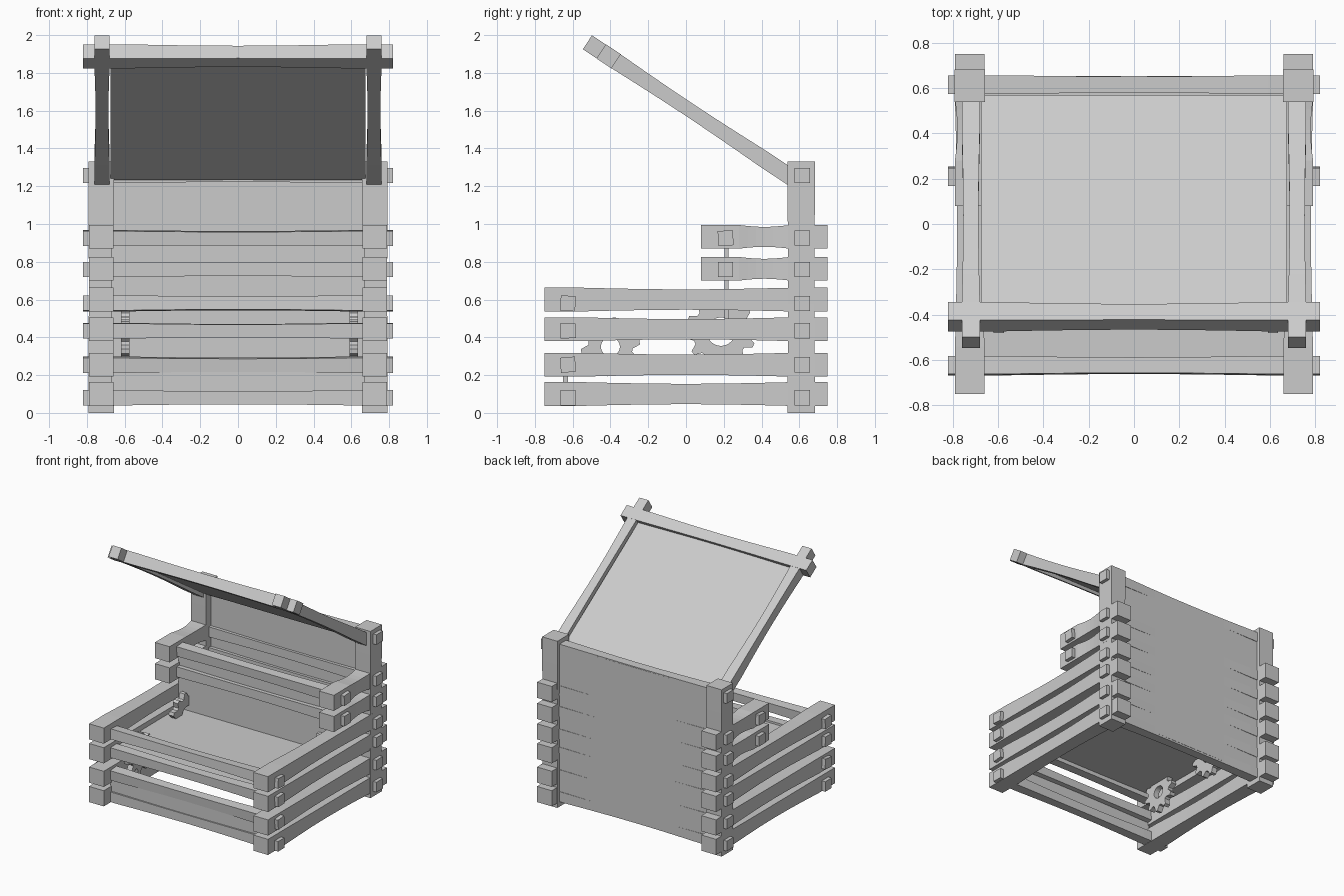
import bpy, bmesh
from math import sin, cos, pi, radians
from mathutils import Vector, Matrix

if "Cube" in bpy.data.objects:
    bpy.data.objects.remove(bpy.data.objects["Cube"])


def finish(name, bm):
    bmesh.ops.recalc_face_normals(bm, faces=bm.faces)
    me = bpy.data.meshes.new(name)
    bm.to_mesh(me)
    bm.free()
    ob = bpy.data.objects.new(name, me)
    bpy.context.collection.objects.link(ob)
    return ob


def beam(name, a, b, w, h, side, waist=0.12, roll=0.0, solid_end=0.14):
    """Square timber from a to b: w along 'side', h across it, thinner in the middle."""
    a, b, side = Vector(a), Vector(b), Vector(side)
    d = (b - a).normalized()
    rot = Matrix.Rotation(radians(roll), 3, d)
    u = rot @ side
    v = d.cross(u)
    bm = bmesh.new()
    rings = []
    n = 6
    ts = [0] + [solid_end + (1 - 2 * solid_end) * i / n for i in range(n + 1)] + [1]
    for i, t in enumerate(ts):
        k = 1.0
        if 0 < i < len(ts) - 1:
            k = 1 - waist * sin(pi * (i - 1) / n)
        c = a.lerp(b, t)
        rings.append([bm.verts.new(c + u * (sx * w * k / 2) + v * (sy * h * k / 2))
                      for sx, sy in ((-1, -1), (1, -1), (1, 1), (-1, 1))])
    for r, s in zip(rings, rings[1:]):
        for j in range(4):
            bm.faces.new((r[j], r[(j + 1) % 4], s[(j + 1) % 4], s[j]))
    bm.faces.new(rings[0])
    bm.faces.new(rings[-1])
    return finish(name, bm)


def panel(name, lo, hi):
    bm = bmesh.new()
    bmesh.ops.create_cube(bm, size=1)
    lo, hi = Vector(lo), Vector(hi)
    for vert in bm.verts:
        vert.co = (lo + hi) / 2 + Vector([c * s for c, s in zip(vert.co, hi - lo)])
    return finish(name, bm)


def gear(name, x, y, z, r_out, r_in, hole, teeth, thick=0.045):
    bm = bmesh.new()
    rings = []
    n = teeth * 4
    for sx in (-0.5, 0.5):
        outer, inner = [], []
        for i in range(n):
            ang = 2 * pi * (i + 0.5) / n
            r = r_out if i % 4 in (0, 1) else r_in
            for ring, rad in ((outer, r), (inner, hole)):
                ring.append(bm.verts.new((x + sx * thick, y + rad * cos(ang), z + rad * sin(ang))))
        rings.append((outer, inner))
    (o0, i0), (o1, i1) = rings
    for p, q in ((o0, i0), (o1, i1), (o0, o1), (i0, i1)):
        for j in range(n):
            k = (j + 1) % n
            bm.faces.new((p[j], p[k], q[k], q[j]))
    return finish(name, bm)


X, Y, Z = (1, 0, 0), (0, 1, 0), (0, 0, 1)
low = [0.08, 0.255, 0.435, 0.58]
high = [0.76, 0.925]
low_rail = [0.1, 0.255, 0.443, 0.6]
high_rail = [0.763, 0.932]

# Posts and side rails, both sides
for s, label in ((-1, "left"), (1, "right")):
    x = s * 0.725
    beam(f"{label}_back_post", (x, 0.61, 0), (x, 0.61, 1.33), 0.135, 0.145, X, 0.04)
    for i, z in enumerate(low_rail):
        beam(f"{label}_long_rail_{i}", (x, -0.75, z), (x, 0.75, z), 0.13, 0.125, X, 0.14)
    for i, z in enumerate(high_rail):
        beam(f"{label}_short_rail_{i}", (x, 0.08, z), (x, 0.75, z), 0.13, 0.125, X, 0.16, 0, 0.3)

# Cross beams: front, upper front and back
for i, (z, r) in enumerate(zip(low, (0, 5, 2, -4))):
    beam(f"front_beam_{i}", (-0.82, -0.625, z), (0.82, -0.625, z), 0.08, 0.08, Y, 0.14, r)
for i, (z, r) in enumerate(zip(high, (0, 4))):
    beam(f"upper_front_beam_{i}", (-0.82, 0.21, z), (0.82, 0.21, z), 0.08, 0.08, Y, 0.12, r)
for i, z in enumerate(low + high + [1.257]):
    beam(f"back_beam_{i}", (-0.82, 0.615, z), (0.82, 0.615, z), 0.083, 0.08, Y, 0.14)

# Boards
panel("back_board", (-0.67, 0.60, 0.06), (0.67, 0.653, 1.285))
panel("upper_front_board", (-0.67, 0.205, 0.45), (0.67, 0.226, 0.93))
panel("lower_front_board", (-0.67, -0.651, 0.08), (0.67, -0.625, 0.25))
panel("floor_board", (-0.67, -0.625, 0.435), (0.67, 0.61, 0.458))

# Gears poking through the floor
for x, label in ((-0.597, "left"), (0.613, "right")):
    gear(f"{label}_small_gear", x, -0.4, 0.35, 0.157, 0.118, 0.05, 10)
    gear(f"{label}_large_gear", x, 0.185, 0.43, 0.187, 0.15, 0.075, 12)

# Open lid, hinged on the back posts
hinge, tip = Vector((0, 0.56, 1.245)), Vector((0, -0.522, 1.962))
d = (tip - hinge).normalized()
for s, label in ((-1, "left"), (1, "right")):
    off = Vector((s * 0.72, 0, 0))
    beam(f"{label}_lid_beam", hinge + off, tip + off, 0.08, 0.088, X, 0.16)
c = tip - d * 0.135
beam("lid_cross_beam", c - Vector((0.82, 0, 0)), c + Vector((0.82, 0, 0)), 0.095, 0.09, d, 0.12)
lid = panel("lid_board", (-0.675, 0, -0.016), (0.675, 1.14, 0.016))
n = Vector(X).cross(d)
if n.z < 0:
    n = -n
lid.data.transform(Matrix(((1, 0, 0, 0), (0, d.y, n.y, hinge.y), (0, d.z, n.z, hinge.z), (0, 0, 0, 1))))
bm = bmesh.new()
bm.from_mesh(lid.data)
bmesh.ops.recalc_face_normals(bm, faces=bm.faces)
bm.to_mesh(lid.data)
bm.free()
